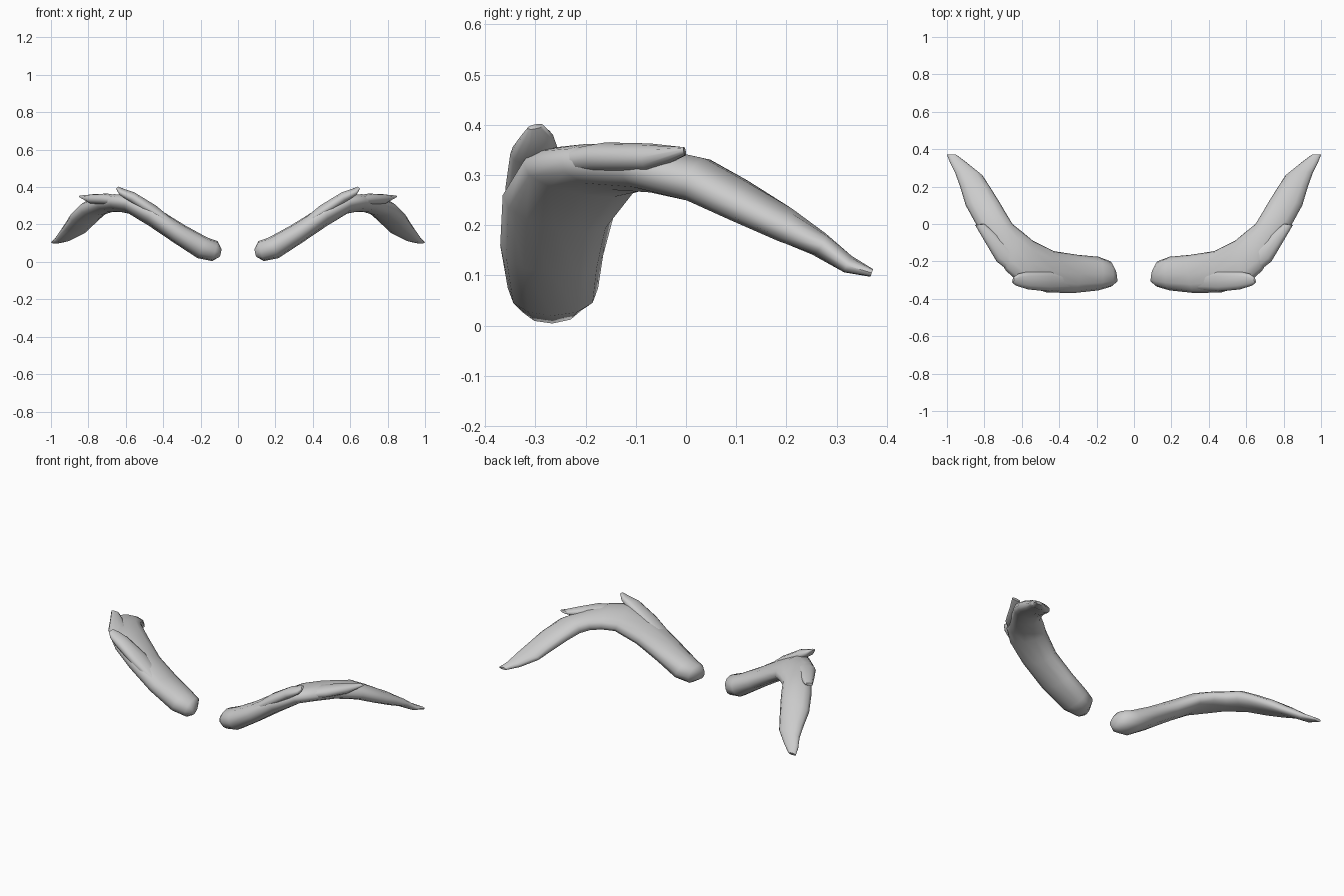
import bpy, bmesh
from math import cos, sin, pi, copysign
from mathutils import Vector as V

SIDES = 12


def loft(name, stations):
    """Skin flattened oval rings; a station is inner edge, outer edge, half thickness."""
    bm = bmesh.new()
    mids = [(V(s[0:3]) + V(s[3:6])) / 2 for s in stations]
    rings = []
    for i, s in enumerate(stations):
        u = (V(s[3:6]) - V(s[0:3])) / 2
        t = mids[min(i + 1, len(mids) - 1)] - mids[max(i - 1, 0)]
        n = u.cross(t).normalized() * s[6]
        ring = []
        for k in range(SIDES):
            a = 2 * pi * k / SIDES
            c, d = cos(a), sin(a)
            c = copysign(abs(c) ** 0.9, c)
            d = copysign(abs(d) ** 0.9, d)
            ring.append(bm.verts.new(mids[i] + u * c + n * d))
        rings.append(ring)
    for a, b in zip(rings, rings[1:]):
        for k in range(SIDES):
            j = (k + 1) % SIDES
            bm.faces.new((a[k], a[j], b[j], b[k]))
    bm.faces.new(rings[0])
    bm.faces.new(rings[-1])
    bmesh.ops.recalc_face_normals(bm, faces=bm.faces)
    for v in bm.verts:
        v.co.z = max(v.co.z, 0.0)
    mesh = bpy.data.meshes.new(name)
    bm.to_mesh(mesh)
    bm.free()
    ob = bpy.data.objects.new(name, mesh)
    bpy.context.collection.objects.link(ob)
    ob.modifiers.new("mirror", 'MIRROR')
    bpy.ops.object.select_all(action='DESELECT')
    ob.select_set(True)
    bpy.context.view_layer.objects.active = ob
    bpy.ops.object.shade_smooth_by_angle(angle=pi / 3)
    return ob


# Main curved brow, from the rounded inner end to the pointed tail
loft("eyebrow_body", [
    (.10, -.245, .055, .092, -.31, .045, .025),
    (.125, -.20, .06, .122, -.335, .055, .055),
    (.19, -.175, .075, .19, -.355, .075, .061),
    (.30, -.165, .14, .33, -.37, .16, .055),
    (.43, -.145, .215, .47, -.365, .26, .052),
    (.54, -.09, .285, .60, -.325, .325, .048),
    (.60, -.04, .30, .685, -.25, .33, .045),
    (.65, .0, .30, .755, -.13, .32, .045),
    (.68, .05, .295, .845, .0, .285, .045),
    (.715, .11, .265, .90, .10, .235, .04),
    (.765, .19, .215, .93, .20, .19, .035),
    (.81, .26, .165, .955, .27, .16, .025),
    (.89, .325, .125, .98, .32, .12, .018),
    (.95, .37, .105, 1.0, .37, .105, .008),
])

# Front tuft ending in a raised point at the bend
loft("front_tuft", [
    (.28, -.27, .15, .28, -.35, .15, .015),
    (.45, -.25, .28, .46, -.36, .272, .03),
    (.57, -.255, .352, .565, -.35, .342, .028),
    (.615, -.265, .38, .63, -.33, .37, .018),
    (.642, -.285, .40, .65, -.315, .393, .006),
])

# Rear tuft ending in a small flick at the outer edge
loft("rear_tuft", [
    (.58, -.20, .325, .64, -.275, .325, .025),
    (.66, -.12, .335, .735, -.20, .335, .03),
    (.74, -.05, .335, .80, -.09, .335, .028),
    (.80, .0, .345, .85, -.005, .35, .008),
])
